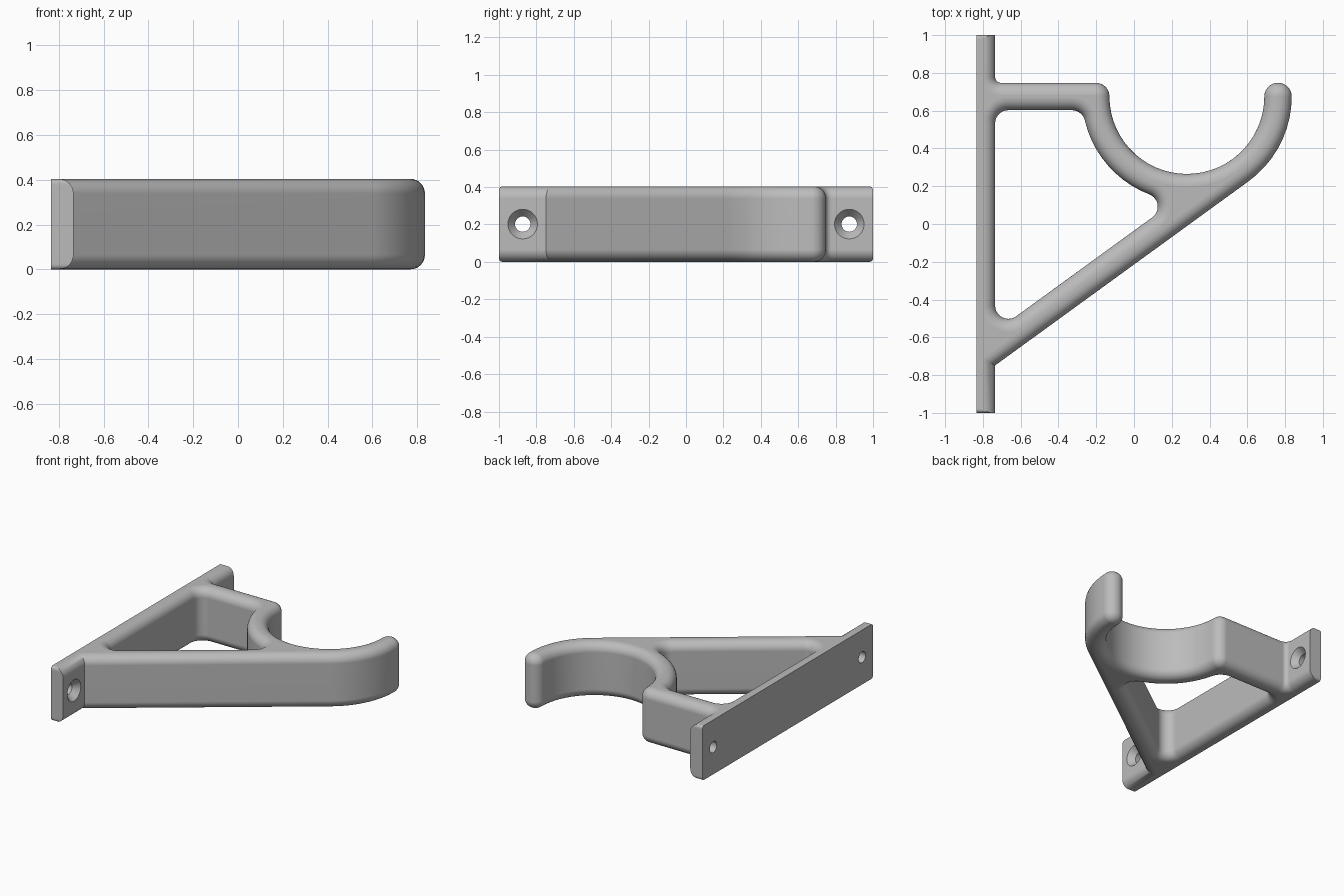
import bpy, bmesh
from math import sin, cos, pi, radians, sqrt, ceil, atan2, degrees
from mathutils import Vector

cube = bpy.data.objects.get("Cube")
if cube:
    bpy.data.objects.remove(cube, do_unlink=True)

HEIGHT = 0.404
EDGE = 0.065              # rounding of the long edges
END_EDGE = 0.02           # rounding of the plate ends
BACK, FACE = -0.835, -0.735
WIDTH = 0.145             # thickness of arm, strut and hook
FILLET = 0.07
C = Vector((0.28, 0.675))  # hook centre
R_OUT = 0.555
R_IN = R_OUT - WIDTH
TIP = WIDTH / 2
ARM_TOP = C.y + TIP
STRUT = -54               # direction in which the strut faces
U = Vector((cos(radians(STRUT)), sin(radians(STRUT))))
V = Vector((-U.y, U.x))


def arc(c, r, a0, a1):
    n = max(4, ceil(abs(a1 - a0) / 6))
    angles = [radians(a0 + (a1 - a0) * i / n) for i in range(n + 1)]
    return [Vector((c[0] + r * cos(a), c[1] + r * sin(a))) for a in angles]


def bearing(v):
    return degrees(atan2(v.y, v.x))


def strut_y(x, dist):
    """Height of the line parallel to the strut at a distance from the hook centre."""
    return C.y + (dist - (x - C.x) * U.x) / U.y


def tidy(points):
    return [p for i, p in enumerate(points) if (p - points[i - 1]).length > 1e-4]


# Outer outline, counter-clockwise: plate, strut, hook, arm
outer = tidy(
    [Vector((BACK, -1)), Vector((FACE, -1)), Vector((FACE, strut_y(FACE, R_OUT)))]
    + arc(C, R_OUT, STRUT, 0)
    + arc((C.x + R_IN + TIP, C.y), TIP, 0, 180)
    + arc(C, R_IN, 0, -180)
    + arc((C.x - R_IN - TIP, C.y), TIP, 0, 90)
    + arc((FACE + 0.03, ARM_TOP + 0.03), 0.03, -90, -180)
    + [Vector((FACE, 1)), Vector((BACK, 1))])

# Opening, clockwise, with a fillet in each corner
reach = R_OUT + FILLET
arm_y = ARM_TOP - WIDTH - FILLET
fil_arm = Vector((C.x - sqrt(reach**2 - (C.y - arm_y)**2), arm_y))
drop = R_IN - FILLET
fil_strut = C + U * drop - V * sqrt(reach**2 - drop**2)
fil_low = Vector((FACE + FILLET, strut_y(FACE + FILLET, drop)))
opening = tidy(
    arc((FACE + FILLET, arm_y), FILLET, 180, 90)
    + arc(fil_arm, FILLET, 90, bearing(C - fil_arm))
    + arc(C, R_OUT, bearing(fil_arm - C) % 360, bearing(fil_strut - C) % 360)
    + arc(fil_strut, FILLET, bearing(C - fil_strut), STRUT)
    + arc(fil_low, FILLET, STRUT, -180))


def radius(p, q):
    if max(p.x, q.x) < BACK + 0.01:
        return 0
    return END_EDGE if min(abs(p.y), abs(q.y)) > 0.99 else EDGE


def inset(points, h):
    """Outline moved into the solid, at depth h below the top face."""
    lines = []
    for i, p in enumerate(points):
        q = points[(i + 1) % len(points)]
        t = (q - p).normalized()
        r = radius(p, q)
        d = r - sqrt(max(0, r * r - (r - h)**2)) if h < r else 0
        lines.append((Vector((-t.y, t.x)), d))
    result = []
    for i, p in enumerate(points):
        (a, da), (b, db) = lines[i - 1], lines[i]
        det = a.x * b.y - a.y * b.x
        if abs(det) < 1e-3:
            result.append(p + a * da)
        else:
            result.append(p + Vector((da * b.y - db * a.y, a.x * db - b.x * da)) / det)
    return result


def bridge(bm, low, high):
    n = len(low)
    for i in range(n):
        j = (i + 1) % n
        bm.faces.new((low[i], low[j], high[j], high[i]))


def make_object(name, bm):
    bmesh.ops.recalc_face_normals(bm, faces=bm.faces[:])
    mesh = bpy.data.meshes.new(name)
    bm.to_mesh(mesh)
    bm.free()
    obj = bpy.data.objects.new(name, mesh)
    bpy.context.collection.objects.link(obj)
    return obj


# Bracket body: stacked outlines with rounded top and bottom edges
STEPS = 8
depths = [EDGE * (1 - cos(pi / 2 * i / STEPS)) for i in range(STEPS + 1)]
depths = [EDGE * (1 - sin(pi / 2 * (STEPS - i) / STEPS)) for i in range(STEPS + 1)]
levels = [(h, h) for h in depths] + [(HEIGHT - h, h) for h in reversed(depths)]
bm = bmesh.new()
caps = [[], []]
for outline in (outer, opening):
    rings = [[bm.verts.new((p.x, p.y, z)) for p in inset(outline, h)] for z, h in levels]
    for low, high in zip(rings, rings[1:]):
        bridge(bm, low, high)
    for cap, ring in zip(caps, (rings[0], rings[-1])):
        cap += [bm.edges.get((ring[i - 1], ring[i])) for i in range(len(ring))]
for cap in caps:
    bmesh.ops.triangle_fill(bm, edges=cap, use_beauty=True)
bracket = make_object("wall_bracket", bm)

# Countersunk screw holes
bm = bmesh.new()
for y in (-0.873, 0.873):
    rings = []
    for x, r in ((BACK - 0.1, 0.041), (FACE - 0.045, 0.041), (FACE, 0.079), (FACE + 0.05, 0.079)):
        rings.append([bm.verts.new((x, y + p.x, HEIGHT / 2 + p.y))
                      for p in arc((0, 0), r, 0, 360)[:-1]])
    for low, high in zip(rings, rings[1:]):
        bridge(bm, low, high)
    bm.faces.new(rings[0])
    bm.faces.new(rings[-1])
cutter = make_object("screw_hole_cutter", bm)
cutter.hide_render = True

bpy.ops.object.select_all(action='DESELECT')
bracket.select_set(True)
bpy.context.view_layer.objects.active = bracket
cut = bracket.modifiers.new("screw_holes", 'BOOLEAN')
cut.operation = 'DIFFERENCE'
cut.solver = 'EXACT'
cut.object = cutter
bpy.ops.object.modifier_apply(modifier=cut.name)
bpy.data.objects.remove(cutter, do_unlink=True)

# Smooth shading with flat top and bottom
bpy.ops.object.shade_smooth_by_angle(angle=radians(30))
for face in bracket.data.polygons:
    if abs(face.normal.z) > 0.9999:
        face.use_smooth = False
weighted = bracket.modifiers.new("even_shading", 'WEIGHTED_NORMAL')
weighted.keep_sharp = True

# Colour
grey = bpy.data.materials.new("plain_grey")
grey.use_nodes = True
colour = (0.5, 0.5, 0.5, 1)
grey.diffuse_color = colour
grey.node_tree.nodes["Principled BSDF"].inputs["Base Color"].default_value = colour
bracket.data.materials.clear()
bracket.data.materials.append(grey)
